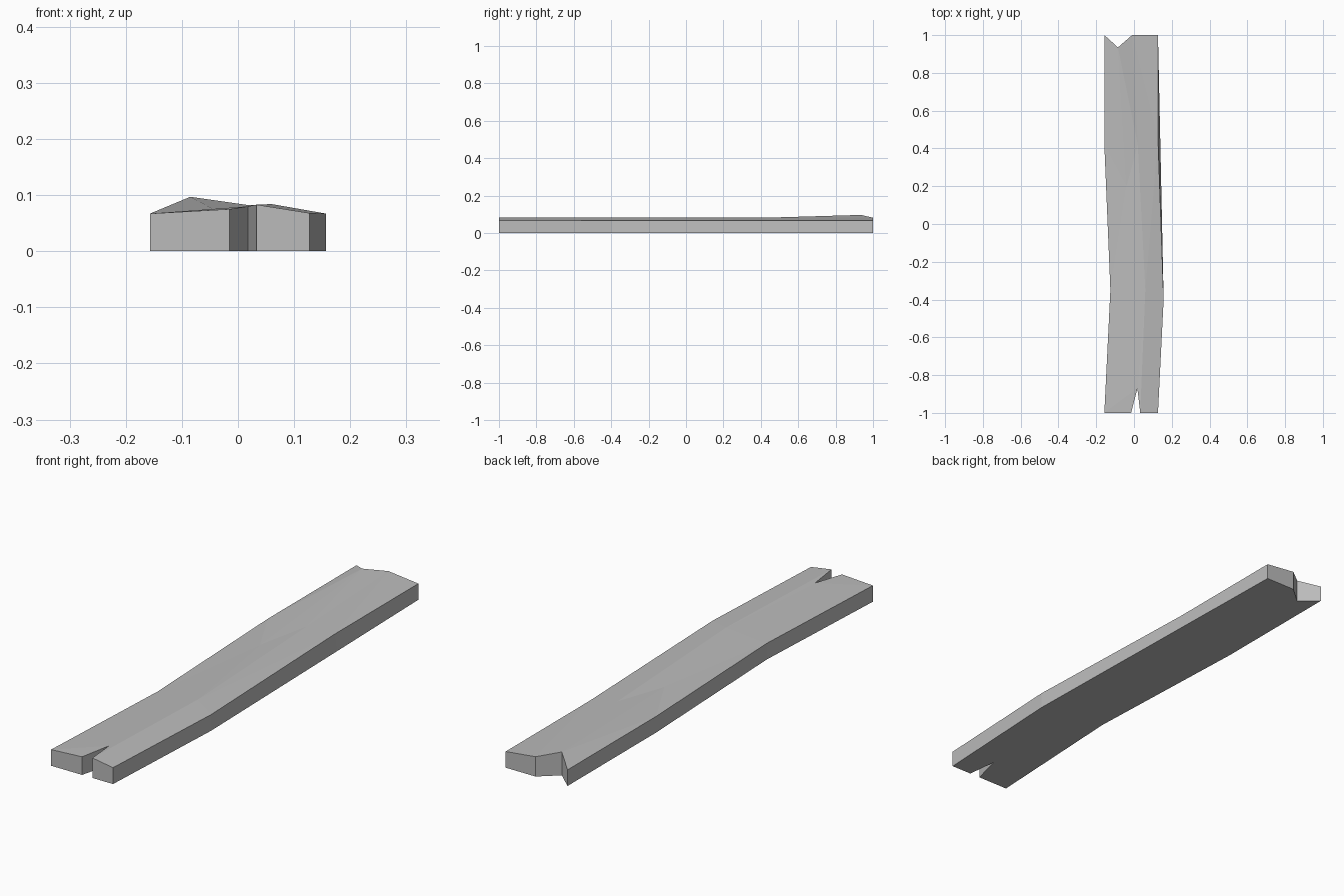
import bpy
import bmesh
from mathutils import Vector
from mathutils.geometry import delaunay_2d_cdt

cube = bpy.data.objects.get("Cube")
if cube:
    bpy.data.objects.remove(cube, do_unlink=True)

grey = bpy.data.materials.new("weathered_grey")
grey.use_nodes = True
colour = (0.5, 0.5, 0.5, 1)
grey.diffuse_color = colour
grey.node_tree.nodes["Principled BSDF"].inputs["Base Color"].default_value = colour

# Outline of the warped plank, with the height of its upper edge
outline = [
    (-0.157, -1, 0.067), (-0.015, -1, 0.075), (0.018, -0.87, 0.08),
    (0.033, -1, 0.083), (0.127, -1, 0.068), (0.157, -0.4, 0.067),
    (0.127, 0.45, 0.067), (0.127, 1, 0.067), (-0.01, 1, 0.082),
    (-0.085, 0.935, 0.097), (-0.157, 1, 0.067), (-0.157, 0.42, 0.067),
    (-0.125, -0.35, 0.067),
]
# Worn crown along the upper face, and a shallow dip
inner = [(0.06, -0.35, 0.084), (0.02, 0.42, 0.082), (-0.04, 0.2, 0.073)]
points = [Vector(p) for p in outline + inner]
count = len(outline)
crown = [(3, count), (count, count + 1), (count + 1, 8), (count + 2, 9)]

bm = bmesh.new()

# Faceted upper face
flat, _, tris, origins, _, _ = delaunay_2d_cdt(
    [p.xy for p in points], crown, [list(range(count))], 1, 1e-5)
top = {}
verts = []
for co, origin in zip(flat, origins):
    v = bm.verts.new((co.x, co.y, points[origin[0]].z))
    verts.append(v)
    for i in origin:
        top[i] = v
for tri in tris:
    bm.faces.new([verts[i] for i in tri])

# Flat underside, whose right edge runs straight to the back
bottom = [bm.verts.new((p.x, p.y, 0)) for p in points[:count]]
bottom[6].co.x = 0.139
bm.faces.new(bottom[::-1])

# Sides, including both split ends
for i in range(count):
    j = (i + 1) % count
    bm.faces.new((bottom[i], bottom[j], top[j], top[i]))
bmesh.ops.recalc_face_normals(bm, faces=bm.faces)

mesh = bpy.data.meshes.new("plank")
bm.to_mesh(mesh)
bm.free()
mesh.materials.append(grey)
plank = bpy.data.objects.new("plank", mesh)
bpy.context.collection.objects.link(plank)
